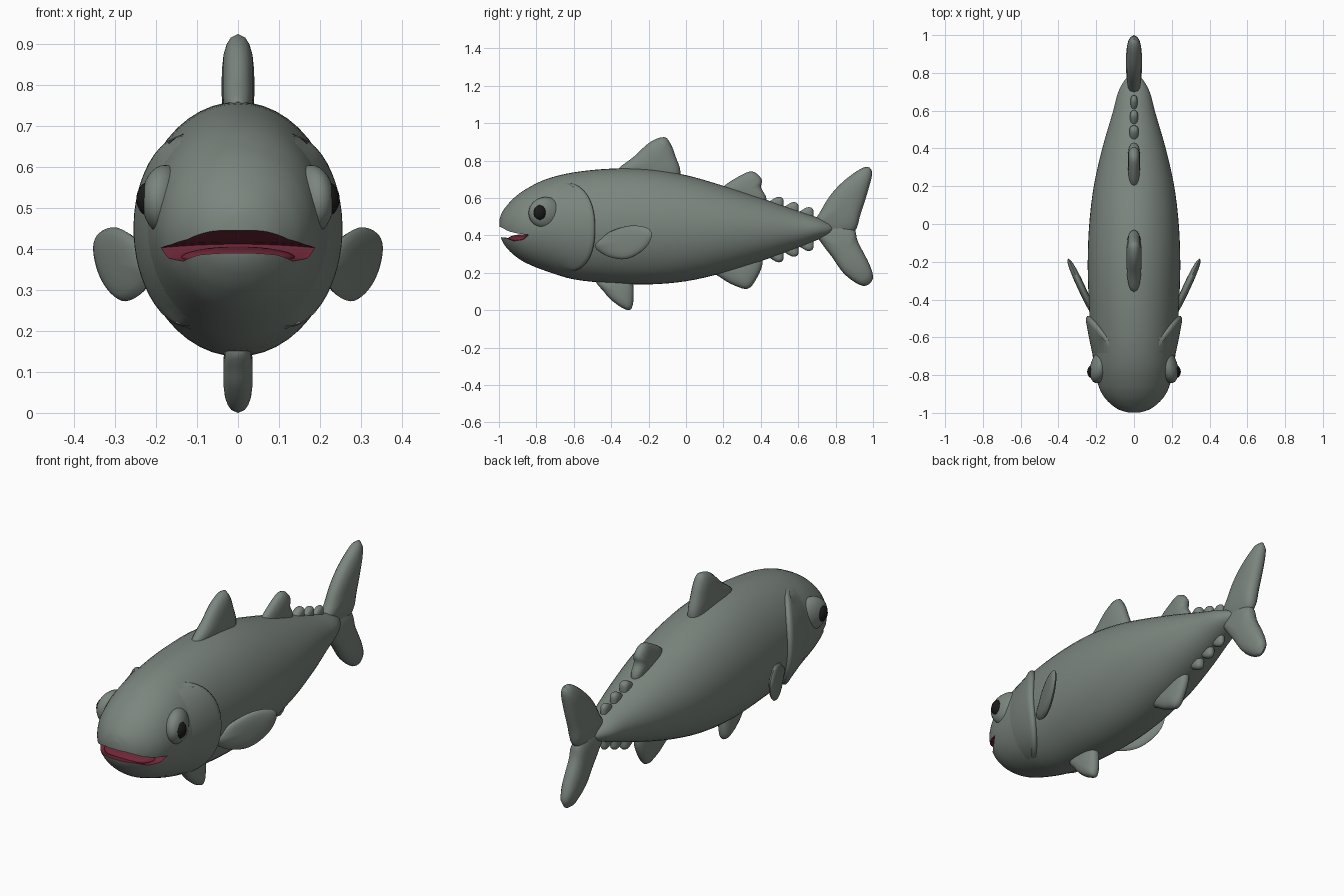
import bpy, bmesh, math
from mathutils import Vector, Matrix

if "Cube" in bpy.data.objects:
    bpy.data.objects.remove(bpy.data.objects["Cube"], do_unlink=True)


def material(name, rgb):
    m = bpy.data.materials.new(name)
    m.use_nodes = True
    m.diffuse_color = (*rgb, 1)
    m.node_tree.nodes["Principled BSDF"].inputs["Base Color"].default_value = (*rgb, 1)
    return m


SKIN = material("grey green skin", (0.2, 0.235, 0.21))
RED = material("mouth red", (0.16, 0.02, 0.04))
BLACK = material("eye black", (0.01, 0.01, 0.01))


def finish(name, bm, mat, angle=50):
    bmesh.ops.recalc_face_normals(bm, faces=bm.faces)
    mesh = bpy.data.meshes.new(name)
    bm.to_mesh(mesh)
    bm.free()
    mesh.materials.append(mat)
    ob = bpy.data.objects.new(name, mesh)
    bpy.context.collection.objects.link(ob)
    smooth(ob, angle)
    return ob


def smooth(ob, angle):
    bpy.ops.object.select_all(action='DESELECT')
    ob.select_set(True)
    bpy.context.view_layer.objects.active = ob
    bpy.ops.object.shade_smooth_by_angle(angle=math.radians(angle))


def bridge(bm, rings, closed=True):
    for a, b in zip(rings, rings[1:]):
        n = len(a)
        for i in range(n if closed else n - 1):
            j = (i + 1) % n
            bm.faces.new((a[i], a[j], b[j], b[i]))


# Body sections: y, belly z, back z, half width
STATIONS = [Vector(s) for s in (
    (-0.998, .42, .485, .03), (-.985, .375, .52, .075), (-.96, .335, .557, .115),
    (-.92, .295, .6, .155), (-.86, .255, .645, .187), (-.75, .21, .7, .212),
    (-.6, .165, .737, .228), (-.4, .145, .757, .24), (-.2, .138, .755, .245),
    (0, .155, .722, .237), (.2, .2, .665, .213), (.4, .262, .6, .168),
    (.6, .335, .53, .11), (.7, .375, .497, .083), (.76, .4, .47, .05), (.79, .42, .45, .02))]


def section(y):
    """Smoothly interpolated belly, back and half width at y."""
    S = STATIONS
    i = max(k for k in range(len(S) - 1) if S[k][0] <= y or k == 0)
    slope = lambda k: ((S[min(k + 1, len(S) - 1)] - S[max(k - 1, 0)])
                       / (S[min(k + 1, len(S) - 1)][0] - S[max(k - 1, 0)][0]))
    h = S[i + 1][0] - S[i][0]
    t = (y - S[i][0]) / h
    v = (S[i] * (2*t**3 - 3*t*t + 1) + S[i + 1] * (3*t*t - 2*t**3)
         + slope(i) * h * (t**3 - 2*t*t + t) + slope(i + 1) * h * (t**3 - t*t))
    return v[1], v[2], v[3]


def skin_point(y, a, out=0.0):
    low, high, w = section(y)
    return ((w + out) * math.cos(a), y, (low + high) / 2 + ((high - low) / 2 + out) * math.sin(a))


# Body
bm = bmesh.new()
SIDES, STEPS = 48, 4
levels = [a[0] + (b[0] - a[0]) * k / STEPS
          for a, b in zip(STATIONS, STATIONS[1:]) for k in range(STEPS)] + [STATIONS[-1][0]]
rings = [[bm.verts.new(skin_point(y, math.tau * i / SIDES)) for i in range(SIDES)] for y in levels]
bridge(bm, rings)
bm.faces.new(rings[0])
bm.faces.new(rings[-1])
body = finish("body", bm, SKIN)

# Mouth opening cut through the snout
bm = bmesh.new()
gap = [(-1.1, .452), (-.99, .445), (-.95, .427), (-.9, .417), (-.84, .412),
       (-.87, .385), (-.92, .375), (-.96, .388), (-1.1, .4)]
ends = [[bm.verts.new((x, y, z - .25 * x * x)) for y, z in gap]
        for x in [-.3 + .05 * k for k in range(13)]]
bridge(bm, ends)
bm.faces.new(ends[0])
bm.faces.new(ends[-1])
bmesh.ops.triangulate(bm, faces=bm.faces)
cutter = finish("mouth_cutter", bm, RED)
body.data.materials.append(RED)
cut = body.modifiers.new("mouth", 'BOOLEAN')
cut.object, cut.operation, cut.solver = cutter, 'DIFFERENCE', 'EXACT'
cut.material_mode = 'TRANSFER'
bpy.context.view_layer.objects.active = body
bpy.ops.object.modifier_apply(modifier=cut.name)
bpy.data.objects.remove(cutter, do_unlink=True)
smooth(body, 50)


def ellipsoid(name, centre, radii, mat, turn=0.0):
    bm = bmesh.new()
    bmesh.ops.create_uvsphere(bm, u_segments=28, v_segments=16, radius=1)
    bm.transform(Matrix.Translation(centre) @ Matrix.Rotation(turn, 4, 'Z')
                 @ Matrix.Diagonal((*radii, 1)))
    return finish(name, bm, mat)


ellipsoid("tongue", (0, -.865, .378), (.14, .09, .028), RED)


def fin(name, outline, half=.036, place=lambda x, y, z: (x, y, z)):
    """Padded fin: a smoothed y-z outline swelling to a thick middle."""
    n, loop = len(outline), []
    pts = [Vector(p) for p in outline]
    for i in range(n):
        p0, p1, p2, p3 = (pts[(i + k) % n] for k in (-1, 0, 1, 2))
        for k in range(4):
            t = k / 4
            loop.append(.5 * (2*p1 + (p2 - p0)*t + (2*p0 - 5*p1 + 4*p2 - p3)*t*t
                              + (3*p1 - p0 - 3*p2 + p3)*t**3))
    mid = sum(loop, Vector((0, 0))) / len(loop)
    bm = bmesh.new()
    rings = []
    for side, s in [(1, .3), (1, .6), (1, .8), (1, .93), (0, 1),
                    (-1, .93), (-1, .8), (-1, .6), (-1, .3)]:
        x = side * half * math.sqrt(1 - s**3)
        rings.append([bm.verts.new(place(x, *(mid + (p - mid) * s))) for p in loop])
    bridge(bm, rings)
    for ring, side in ((rings[0], 1), (rings[-1], -1)):
        tip = bm.verts.new(place(side * half, *mid))
        for i, v in enumerate(ring):
            bm.faces.new((v, ring[(i + 1) % len(ring)], tip))
    return finish(name, bm, SKIN, 70)


# Fins along the middle
fin("front_dorsal_fin", [(-.37, .735), (-.28, .82), (-.19, .9), (-.115, .925), (-.08, .885),
                         (-.055, .82), (-.03, .74), (-.06, .67), (-.22, .68)], .04)
fin("rear_dorsal_fin", [(.19, .645), (.3, .725), (.36, .74), (.405, .7), (.402, .655),
                        (.43, .595), (.4, .54), (.28, .58)], .032)
fin("anal_fin", [(.14, .22), (.2, .165), (.265, .13), (.33, .115), (.375, .165),
                 (.41, .255), (.38, .32), (.25, .28)], .034)
fin("pelvic_fin", [(-.48, .165), (-.44, .1), (-.4, .055), (-.34, .012), (-.295, .004),
                   (-.28, .07), (-.29, .16), (-.36, .21)], .036)
fin("upper_tail_lobe", [(.68, .44), (.72, .53), (.78, .625), (.86, .705), (.955, .765),
                        (.995, .74), (.975, .645), (.935, .52), (.9, .42), (.8, .39)], .042)
fin("lower_tail_lobe", [(.68, .44), (.72, .365), (.78, .285), (.85, .19), (.945, .13),
                        (.998, .165), (.983, .24), (.92, .365), (.895, .44), (.8, .48)], .042)

# Small finlets leaning backward above and below the tail stem
for i in range(3):
    y = .48 + .08 * i
    for name, edge, d in (("upper", section(y)[1], 1), ("lower", section(y)[0], -1)):
        fin(f"{name}_finlet_{i + 1}",
            [(y - .045, edge - d * .01), (y, edge + d * .03), (y + .032, edge + d * .03),
             (y + .042, edge + d * .005), (y + .03, edge - d * .045)], .024 - .003 * i)

# Paired parts: pectoral fins, gill covers, eyes
for side, s in (("left", 1), ("right", -1)):
    fin(side + "_pectoral_fin",
        [(-.5, .35), (-.455, .385), (-.395, .425), (-.3, .452), (-.215, .443), (-.183, .41),
         (-.2, .355), (-.25, .305), (-.325, .273), (-.41, .285), (-.47, .32)], .022,
        lambda x, y, z: (s * (.212 + x + .46 * (y + .48)), y, z))

    bm = bmesh.new()
    rows = []
    for i in range(25):
        u = -1 + i / 12
        a = math.radians(-3 + 57 * u)
        back = -.488 - .13 * abs(u) ** 2.5
        profile = [(-.74, -.012), (-.68, .001), (-.6, .011), (back - .03, .02),
                   (back - .01, .02), (back, .012), (back + .002, 0), (back - .012, -.02)]
        fade = (1 - u**6)
        row = []
        for y, out in profile:
            p = skin_point(y, a, out * fade if out > 0 else out)
            row.append(bm.verts.new((s * p[0], p[1], p[2])))
        rows.append(row)
    bridge(bm, rows, closed=False)
    cover = finish(side + "_gill_cover", bm, SKIN, 60)
    # Keep the open shell facing outward
    if sum(p.normal.x * p.area for p in cover.data.polygons) * s < 0:
        cover.data.flip_normals()

    ellipsoid(side + "_eye_socket", (s * .178, -.75, .52), (.052, .095, .085), SKIN, s * .3)
    ellipsoid(side + "_eye", (s * .212, -.782, .522), (.036, .038, .044), BLACK)
